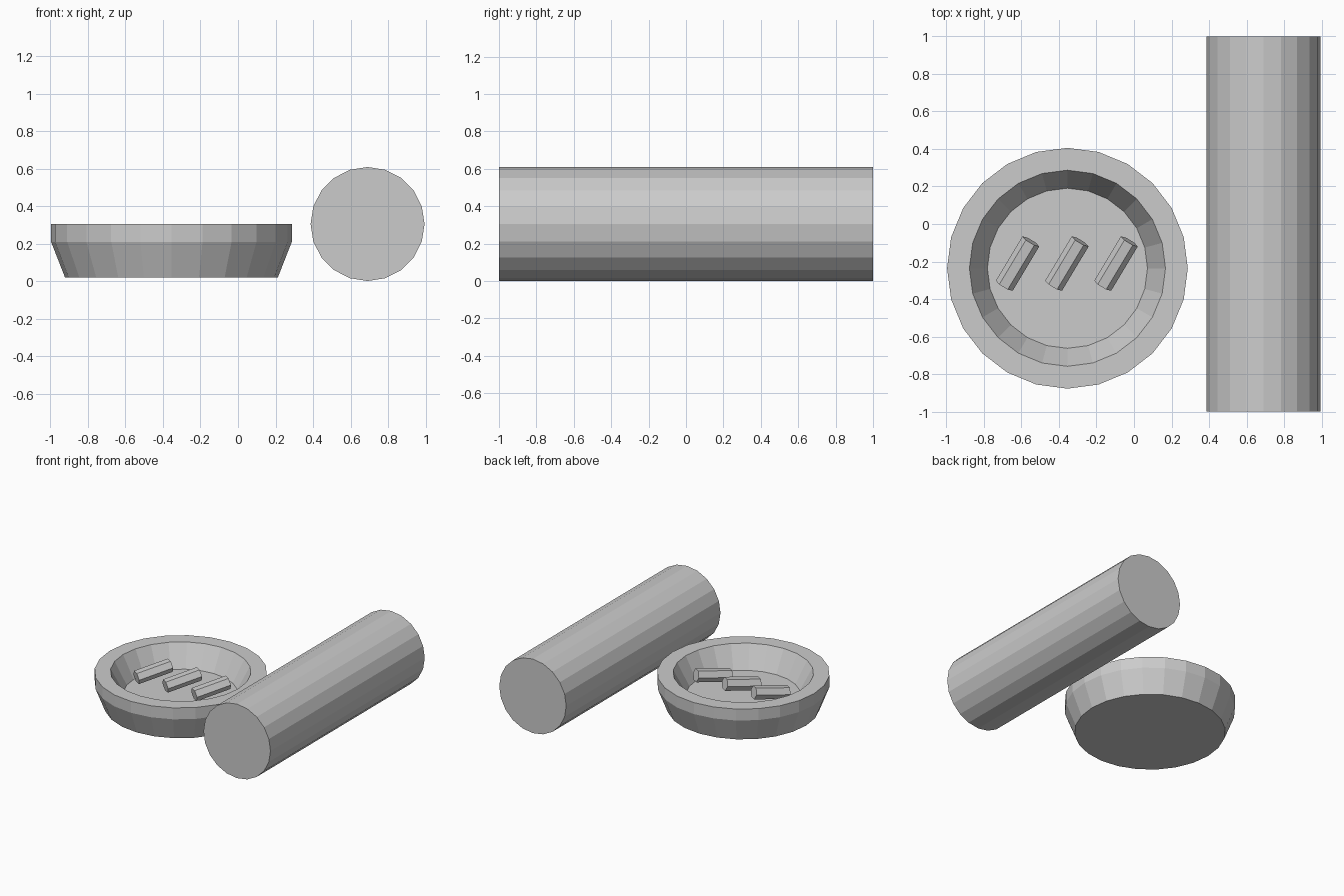
import bpy, bmesh, math
from mathutils import Matrix

if "Cube" in bpy.data.objects:
    bpy.data.objects.remove(bpy.data.objects["Cube"])


def make_object(name, bm):
    bmesh.ops.recalc_face_normals(bm, faces=bm.faces)
    mesh = bpy.data.meshes.new(name)
    bm.to_mesh(mesh)
    bm.free()
    obj = bpy.data.objects.new(name, mesh)
    bpy.context.collection.objects.link(obj)
    return obj


def rod(name, sides, radius, length, matrix):
    """Capped prism along its local x axis, with vertices at local +-y."""
    bm = bmesh.new()
    ends = []
    for x in (-length / 2, length / 2):
        ends.append([bm.verts.new((x, radius * math.cos(2 * math.pi * i / sides),
                                   radius * math.sin(2 * math.pi * i / sides)))
                     for i in range(sides)])
    for i in range(sides):
        j = (i + 1) % sides
        bm.faces.new((ends[0][i], ends[0][j], ends[1][j], ends[1][i]))
    for ring in ends:
        bm.faces.new(ring)
    obj = make_object(name, bm)
    obj.matrix_world = matrix
    return obj


def lathe(name, profile, sides, location):
    """Revolve (radius, z) rings and cap the first and last."""
    bm = bmesh.new()
    rings = [[bm.verts.new((r * math.cos(2 * math.pi * i / sides),
                            r * math.sin(2 * math.pi * i / sides), z))
              for i in range(sides)] for r, z in profile]
    for a, b in zip(rings, rings[1:]):
        for i in range(sides):
            j = (i + 1) % sides
            bm.faces.new((a[i], a[j], b[j], b[i]))
    bm.faces.new(rings[0])
    bm.faces.new(rings[-1])
    obj = make_object(name, bm)
    obj.location = location
    return obj


# Large roller lying along y
rod("roller", 20, 0.304, 2.0,
    Matrix.Translation((0.691, 0, 0.305)) @ Matrix.Rotation(math.pi / 2, 4, 'Z'))

# Shallow bowl with a flat rim and a sloped hollow
lathe("bowl", [(0.568, 0.021), (0.642, 0.21), (0.642, 0.304),
               (0.523, 0.304), (0.427, 0.125)], 24, (-0.355, -0.236, 0))

# Three small hexagonal sticks, tilted up toward the back
for n, x in enumerate((-0.621, -0.358, -0.096), 1):
    rod(f"stick_{n}", 6, 0.0525, 0.28,
        Matrix.Translation((x, -0.211, 0.225))
        @ Matrix.Rotation(math.radians(59), 4, 'Z')
        @ Matrix.Rotation(math.radians(-10), 4, 'Y'))
